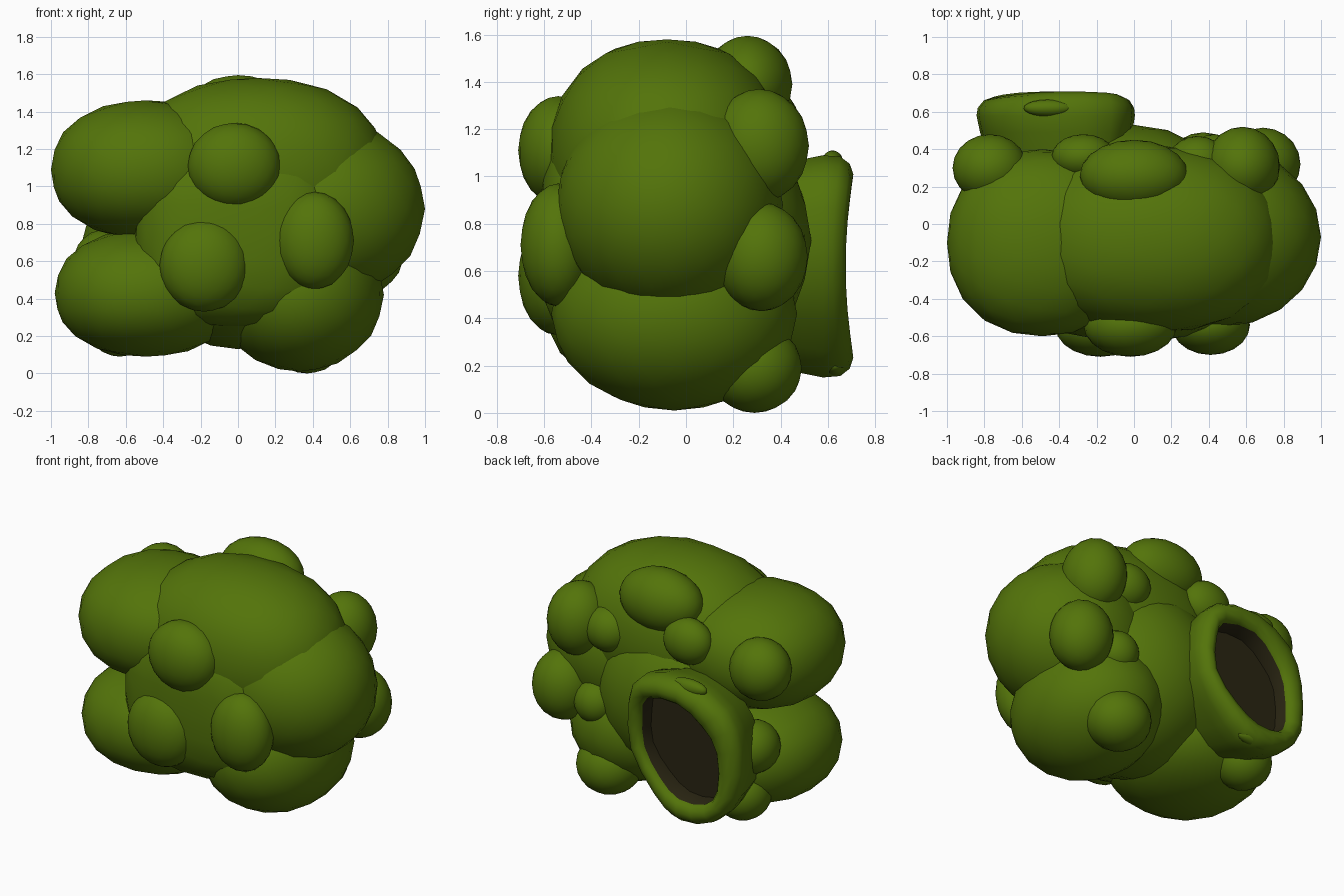
import bpy, bmesh
from mathutils import Vector

cube = bpy.data.objects.get("Cube")
if cube:
    bpy.data.objects.remove(cube, do_unlink=True)


def material(name, rgb):
    mat = bpy.data.materials.new(name)
    mat.use_nodes = True
    mat.diffuse_color = (*rgb, 1)
    mat.node_tree.nodes["Principled BSDF"].inputs["Base Color"].default_value = (*rgb, 1)
    return mat


green = material("leaf green", (0.087, 0.174, 0.003))
brown = material("dark brown", (0.022, 0.018, 0.006))


def finish(name, bm, mats):
    mesh = bpy.data.meshes.new(name)
    for face in bm.faces:
        face.smooth = True
    bm.to_mesh(mesh)
    bm.free()
    for mat in mats:
        mesh.materials.append(mat)
    obj = bpy.data.objects.new(name, mesh)
    bpy.context.collection.objects.link(obj)
    return obj


def puff(name, centre, radii, power=2):
    """Ellipsoid; a power above two makes it boxier."""
    bm = bmesh.new()
    bmesh.ops.create_icosphere(bm, subdivisions=3, radius=1)
    for v in bm.verts:
        size = sum(abs(p) ** power for p in v.co) ** (1 / power)
        v.co = Vector(c + r * p / size for c, r, p in zip(centre, radii, v.co))
    finish(name, bm, [green])


# Large overlapping foliage lobes
puff("core", (0, -0.04, 0.73), (0.58, 0.57, 0.6))
puff("front_lobe", (0, -0.3, 0.75), (0.55, 0.32, 0.5), 2.9)
puff("top_lobe", (0.1, -0.08, 1.08), (0.69, 0.5, 0.5), 2.25)
puff("left_lobe", (0.47, -0.07, 0.88), (0.53, 0.48, 0.48))
puff("bottom_lobe", (0.33, -0.05, 0.42), (0.45, 0.52, 0.41))
puff("right_upper_lobe", (-0.49, -0.1, 1.09), (0.51, 0.5, 0.37), 2.2)
puff("right_lower_lobe", (-0.49, -0.09, 0.43), (0.49, 0.5, 0.34), 2.2)

# Small puffs on the front
puff("front_puff_top", (-0.02, -0.54, 1.11), (0.25, 0.17, 0.23))
puff("front_puff_right", (-0.18, -0.55, 0.58), (0.24, 0.16, 0.25))
puff("front_puff_left", (0.41, -0.54, 0.71), (0.21, 0.16, 0.26))

# Small puffs around the back
puff("back_puff_top", (0, 0.26, 1.39), (0.29, 0.19, 0.205))
puff("back_puff_left_high", (0.58, 0.31, 1.13), (0.2, 0.21, 0.24))
puff("back_puff_left_mid", (0.69, 0.32, 0.66), (0.2, 0.195, 0.23))
puff("back_puff_left_low", (0.37, 0.29, 0.19), (0.21, 0.2, 0.19))
puff("back_puff_right_high", (-0.77, 0.3, 1.14), (0.2, 0.18, 0.2))
puff("back_puff_right_mid", (-0.71, 0.3, 0.6), (0.17, 0.18, 0.17))
puff("back_puff_right_low", (-0.63, 0.29, 0.26), (0.18, 0.18, 0.17))
puff("back_puff_inner_right", (-0.27, 0.36, 1.22), (0.17, 0.12, 0.15))
puff("back_puff_inner_left", (0.34, 0.33, 1.13), (0.16, 0.14, 0.15))
puff("back_puff_inner_low", (0.43, 0.35, 0.62), (0.14, 0.13, 0.14))


# Hollow collar: outer and mouth outlines blended through rings
def rounded(outline):
    points = []
    for i in range(len(outline)):
        a, b, c, d = (Vector(outline[(i + k) % len(outline)]) for k in (-1, 0, 1, 2))
        points += [b, (9 * (b + c) - a - d) / 16]
    return points


outer = rounded([(-0.12, 1.05), (-0.42, 1.09), (-0.72, 0.96), (-0.83, 0.72), (-0.82, 0.4),
                 (-0.66, 0.2), (-0.42, 0.15), (-0.23, 0.26), (-0.02, 0.54), (-0.01, 0.87)])
mouth = rounded([(-0.17, 0.92), (-0.41, 0.94), (-0.57, 0.83), (-0.67, 0.68), (-0.68, 0.42),
                 (-0.6, 0.31), (-0.41, 0.3), (-0.26, 0.4), (-0.13, 0.57), (-0.12, 0.78)])
# Each ring: blend towards the mouth, depth
rings = [(0.5, 0.3), (0.12, 0.49), (0, 0.58), (0.04, 0.63), (0.25, 0.67),
         (0.55, 0.685), (0.85, 0.67), (1, 0.64), (1.05, 0.545)]

bm = bmesh.new()
loops = []
for blend, depth in rings:
    loop = []
    for p, m in zip(outer, mouth):
        q = p.lerp(m, blend)
        wave = 0.03 * ((p.y - 0.62) / 0.45) ** 2 - 0.01 if depth > 0.6 else 0
        loop.append(bm.verts.new((q.x, depth + wave, q.y)))
    loops.append(loop)
n = len(outer)
for k in range(len(loops) - 1):
    for i in range(n):
        j = (i + 1) % n
        face = bm.faces.new((loops[k][i], loops[k][j], loops[k + 1][j], loops[k + 1][i]))
        face.material_index = 1 if k == len(loops) - 2 else 0
bm.faces.new(loops[-1]).material_index = 1
bm.faces.new(loops[0][::-1])
bmesh.ops.recalc_face_normals(bm, faces=bm.faces)
collar = finish("collar", bm, [green, brown])
bpy.context.view_layer.objects.active = collar
collar.select_set(True)
bpy.ops.object.shade_smooth_by_angle(angle=1.0)

# Little lumps on the collar edge
puff("collar_lump_top", (-0.46, 0.62, 1.06), (0.13, 0.045, 0.05))
puff("collar_lump_bottom", (-0.46, 0.63, 0.2), (0.15, 0.05, 0.045))
